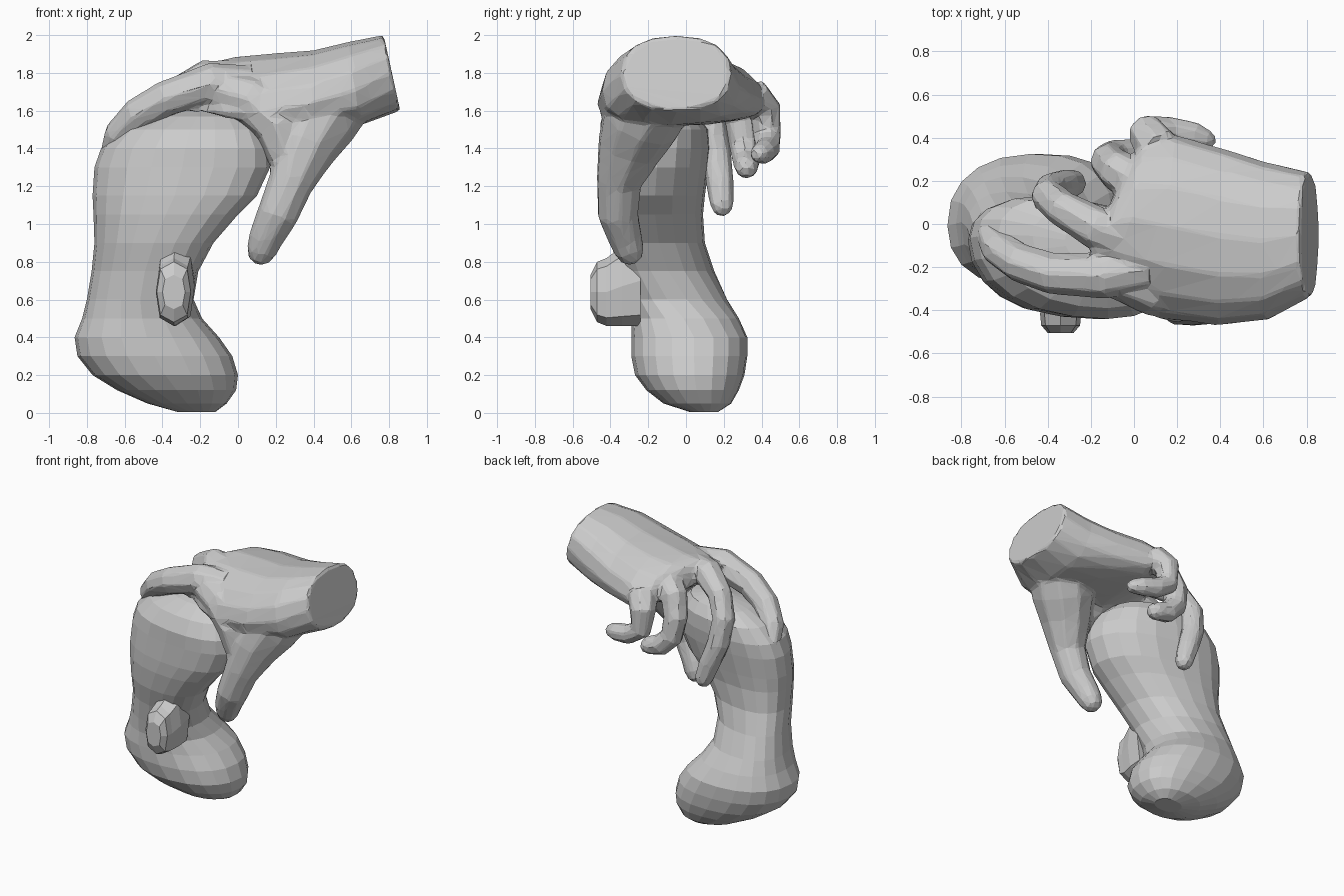
import bpy, bmesh, math
from mathutils import Vector

if "Cube" in bpy.data.objects:
    bpy.data.objects.remove(bpy.data.objects["Cube"])


def loft(name, rings):
    # Skin a list of equal-length point rings and cap both ends
    bm = bmesh.new()
    loops = [[bm.verts.new(p) for p in ring] for ring in rings]
    n = len(loops[0])
    for a, b in zip(loops, loops[1:]):
        for i in range(n):
            j = (i + 1) % n
            bm.faces.new((a[i], a[j], b[j], b[i]))
    bm.faces.new(loops[0][::-1])
    bm.faces.new(loops[-1])
    bmesh.ops.recalc_face_normals(bm, faces=bm.faces)
    mesh = bpy.data.meshes.new(name)
    bm.to_mesh(mesh)
    bm.free()
    obj = bpy.data.objects.new(name, mesh)
    bpy.context.collection.objects.link(obj)
    return obj


def circle(n):
    return [(math.cos(2 * math.pi * i / n), math.sin(2 * math.pi * i / n)) for i in range(n)]


def squash(c, e):
    return math.copysign(abs(c) ** e, c)


def tube(name, pts, sides=8, scale=1.0):
    # Tapered limb along points (x, y, z, radius) with a rounded tip
    p = [Vector(q[:3]) for q in pts]
    r = [q[3] * scale for q in pts]
    end = (p[-1] - p[-2]).normalized()
    p += [p[-1] + end * r[-1] * 0.6, p[-1] + end * r[-1] * 0.9]
    r += [r[-1] * 0.75, r[-1] * 0.35]
    rings, side = [], None
    for i, c in enumerate(p):
        t = (p[min(i + 1, len(p) - 1)] - p[max(i - 1, 0)]).normalized()
        if side is None:
            side = t.orthogonal()
        side = (side - t * side.dot(t)).normalized()
        up = t.cross(side)
        rings.append([c + (side * u + up * v) * r[i] for u, v in circle(sides)])
    return loft(name, rings)


# Held bean-shaped form: z, x min, x max, y min, y max
slices = [
    (0.005, -.32, -.12, .02, .17), (.05, -.48, -.06, -.12, .24),
    (.12, -.64, -.01, -.21, .28), (.2, -.77, 0, -.27, .31),
    (.3, -.85, -.03, -.29, .325), (.4, -.865, -.1, -.29, .325),
    (.5, -.825, -.19, -.29, .28), (.6, -.80, -.235, -.31, .22),
    (.75, -.775, -.21, -.35, .15), (.9, -.76, -.13, -.40, .10),
    (1.05, -.765, 0, -.43, .09), (1.15, -.77, .10, -.44, .10),
    (1.3, -.76, .17, -.44, .12), (1.4, -.725, .165, -.44, .13),
    (1.5, -.63, .12, -.39, .12), (1.57, -.47, .04, -.29, .06),
    (1.6, -.32, -.1, -.18, -.02)]


def slice_ring(z, a, b, c, d):
    # The head leans front-right
    k = max(-.3, min(.06, .06 - (z - .45) * 1.5))
    ring = []
    for u, v in circle(20):
        w = v * math.cos(k) + u * math.sin(k)
        ring.append(((a + b) / 2 + (b - a) / 2 * squash(u, .88),
                     (c + d) / 2 + (d - c) / 2 * squash(w, .88), z))
    return ring


loft("held_form", [slice_ring(*s) for s in slices])

# Small peg on the front of the form
peg = [(-.33, -.24, .70, .10, .24), (-.33, -.34, .67, .10, .21),
       (-.34, -.42, .64, .095, .18), (-.34, -.47, .64, .09, .16),
       (-.34, -.505, .64, .06, .09)]
loft("front_peg", [[(x + rx * squash(u, .7), y, z + rz * squash(v, .8)) for u, v in circle(8)]
                   for x, y, z, rx, rz in peg])

# Wrist and palm: x, y, z, y radius, z radius, slant
palm = [(.815, -.05, 1.8, .29, .2, -.22), (.62, -.08, 1.745, .365, .22, -.15),
        (.4, -.06, 1.72, .41, .20, 0), (.15, -.01, 1.72, .425, .18, 0),
        (-.02, .02, 1.76, .37, .125, 0), (-.1, .0, 1.78, .28, .085, 0),
        (-.17, -.06, 1.78, .2, .05, 0)]


def palm_ring(x, y, z, ry, rz, slant):
    # Both sides of the hand droop, and the knuckle line runs obliquely
    ring = []
    for u, v in circle(16):
        h = rz * squash(v, .85)
        droop = (.1 if u > 0 else .2) * (.815 - x) * u * u
        ring.append((x + slant * h + max(0, .5 - x) * .12 * u, y + ry * squash(u, .88), z + h - droop))
    return ring


hand = [loft("hand", [palm_ring(*s) for s in palm])]

# Thumb and the web joining it to the index finger
hand.append(tube("thumb", [(.52, -.16, 1.69, .21), (.42, -.24, 1.55, .215), (.345, -.3, 1.4, .175),
                           (.28, -.355, 1.22, .122), (.21, -.36, 1.05, .11),
                           (.145, -.32, .92, .092), (.125, -.3, .86, .082)], 10))
hand.append(tube("thumb_web", [(-.12, -.23, 1.72, .1), (.07, -.28, 1.66, .14),
                               (.22, -.32, 1.52, .14), (.28, -.34, 1.3, .1)]))

# Four fingers curling over the form
fingers = [
    [(.1, -.2, 1.74, .09), (-.13, -.24, 1.75, .1), (-.38, -.23, 1.665, .09),
     (-.53, -.18, 1.58, .085), (-.63, -.11, 1.47, .08), (-.67, -.04, 1.37, .06)],
    [(0, -.08, 1.76, .1), (-.17, -.02, 1.77, .095), (-.33, .07, 1.69, .08),
     (-.4, .13, 1.55, .075), (-.38, .16, 1.38, .075), (-.32, .18, 1.22, .07),
     (-.28, .19, 1.10, .06)],
    [(.05, .17, 1.74, .1), (-.08, .25, 1.68, .09), (-.12, .29, 1.55, .08),
     (-.1, .31, 1.41, .075), (-.02, .32, 1.33, .07), (.08, .32, 1.3, .06)],
    [(.12, .34, 1.68, .1), (.06, .42, 1.6, .085), (.07, .43, 1.46, .07),
     (.17, .43, 1.4, .065), (.28, .41, 1.38, .06), (.33, .39, 1.37, .05)]]
for pts in fingers:
    hand.append(tube("finger", pts, scale=1.08))

# Fuse palm, thumb and fingers into one low-poly hand
bpy.ops.object.select_all(action='DESELECT')
for part in hand:
    part.select_set(True)
bpy.context.view_layer.objects.active = hand[0]
bpy.ops.object.join()
remesh = hand[0].modifiers.new("fuse", 'REMESH')
remesh.mode = 'VOXEL'
remesh.voxel_size = 0.015
smooth = hand[0].modifiers.new("soften", 'SMOOTH')
smooth.factor = 0.5
smooth.iterations = 5
thin = hand[0].modifiers.new("facet", 'DECIMATE')
thin.ratio = 0.05
